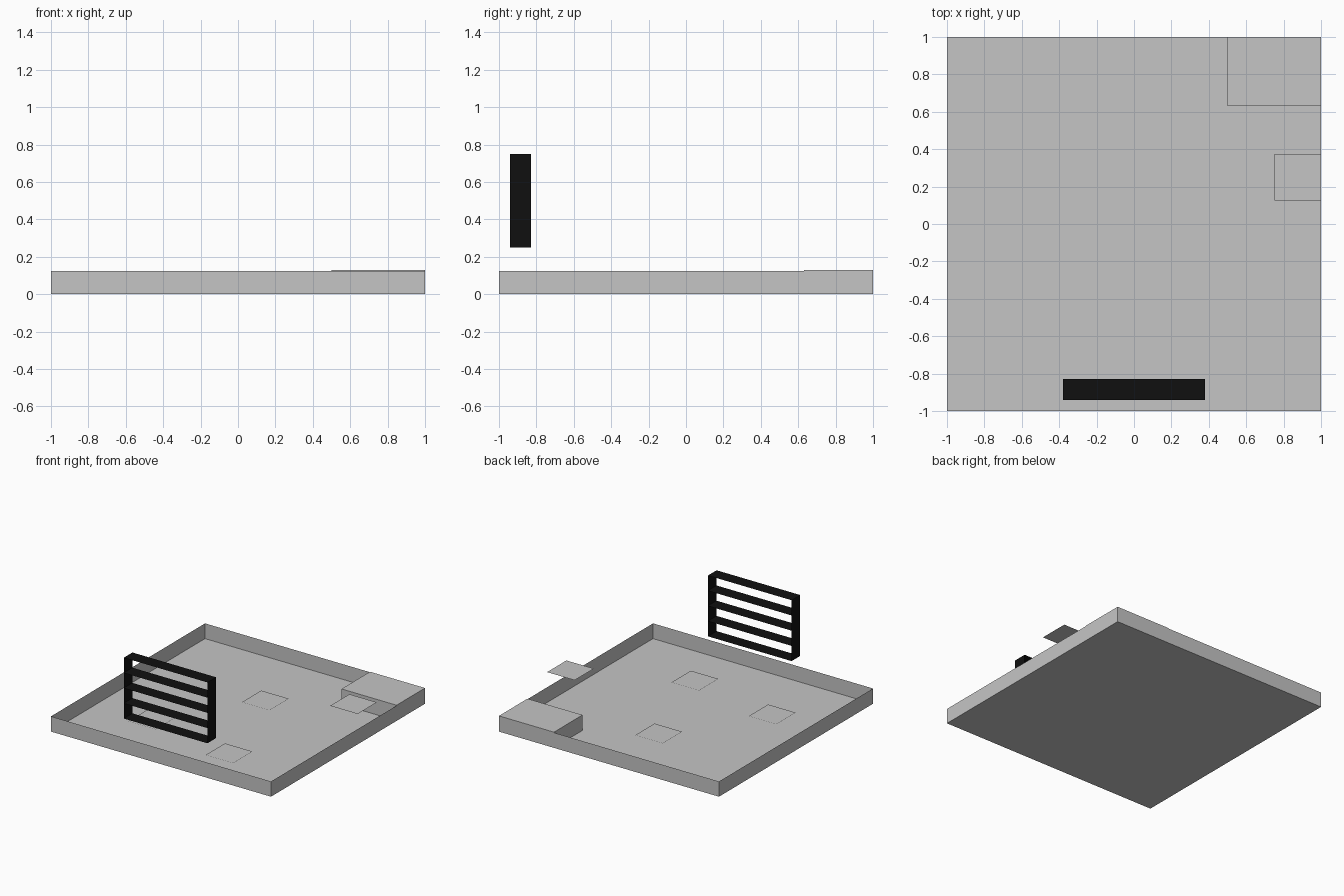
import bpy, bmesh

if "Cube" in bpy.data.objects:
    bpy.data.objects.remove(bpy.data.objects["Cube"])


def material(name, rgb):
    m = bpy.data.materials.new(name)
    m.diffuse_color = (*rgb, 1)
    m.use_nodes = True
    m.node_tree.nodes["Principled BSDF"].inputs["Base Color"].default_value = m.diffuse_color
    return m


grey = material("light grey", (0.56, 0.56, 0.56))
black = material("near black", (0.005, 0.005, 0.005))


def add_object(name, bm, mat):
    mesh = bpy.data.meshes.new(name)
    bm.to_mesh(mesh)
    bm.free()
    mesh.materials.append(mat)
    ob = bpy.data.objects.new(name, mesh)
    bpy.context.collection.objects.link(ob)
    return ob


def quad(bm, points):
    return bm.faces.new([bm.verts.new(p) for p in points])


def flat(bm, x0, x1, y0, y1, z):
    """Horizontal sheet facing up."""
    return quad(bm, [(x0, y0, z), (x1, y0, z), (x1, y1, z), (x0, y1, z)])


def box(bm, x0, x1, y0, y1, z0, z1):
    base = flat(bm, x0, x1, y0, y1, z0)
    ext = bmesh.ops.extrude_face_region(bm, geom=[base], use_keep_orig=True)
    for v in ext["geom"]:
        if isinstance(v, bmesh.types.BMVert):
            v.co.z = z1
    bmesh.ops.recalc_face_normals(bm, faces=bm.faces)


# Tray: thin floor with a sheet rim, open at the top
bm = bmesh.new()
box(bm, -1, 1, -1, 1, 0, 0.125)
top = [f for f in bm.faces if f.calc_center_median().z > 0.12]
bmesh.ops.delete(bm, geom=top, context='FACES_ONLY')
add_object("tray", bm, grey)

# Raised block in the back right corner
bm = bmesh.new()
box(bm, 0.5, 1, 0.63, 1, 0.002, 0.129)
add_object("corner_block", bm, grey)

# Square sheet floating beside the block
bm = bmesh.new()
flat(bm, 0.75, 1, 0.125, 0.375, 0.25)
add_object("floating_plate", bm, grey)

# Square sheets lying just above the floor
for i, (x, y) in enumerate([(0.1875, -0.6875), (-0.125, 0.23), (-0.625, -0.53)]):
    bm = bmesh.new()
    flat(bm, x, x + 0.25, y, y + 0.25, 0.006)
    add_object(f"floor_plate_{i + 1}", bm, grey)

# Grille: five horizontal slats between two upright sheets
Y0, Y1, HALF = -0.94, -0.828, 0.38
bm = bmesh.new()
for i in range(5):
    flat(bm, -HALF, HALF, Y0, Y1, 0.25 + 0.125 * i)
for x in (-HALF, HALF):
    quad(bm, [(x, Y0, 0.25), (x, Y1, 0.25), (x, Y1, 0.75), (x, Y0, 0.75)])
add_object("grille", bm, black)
